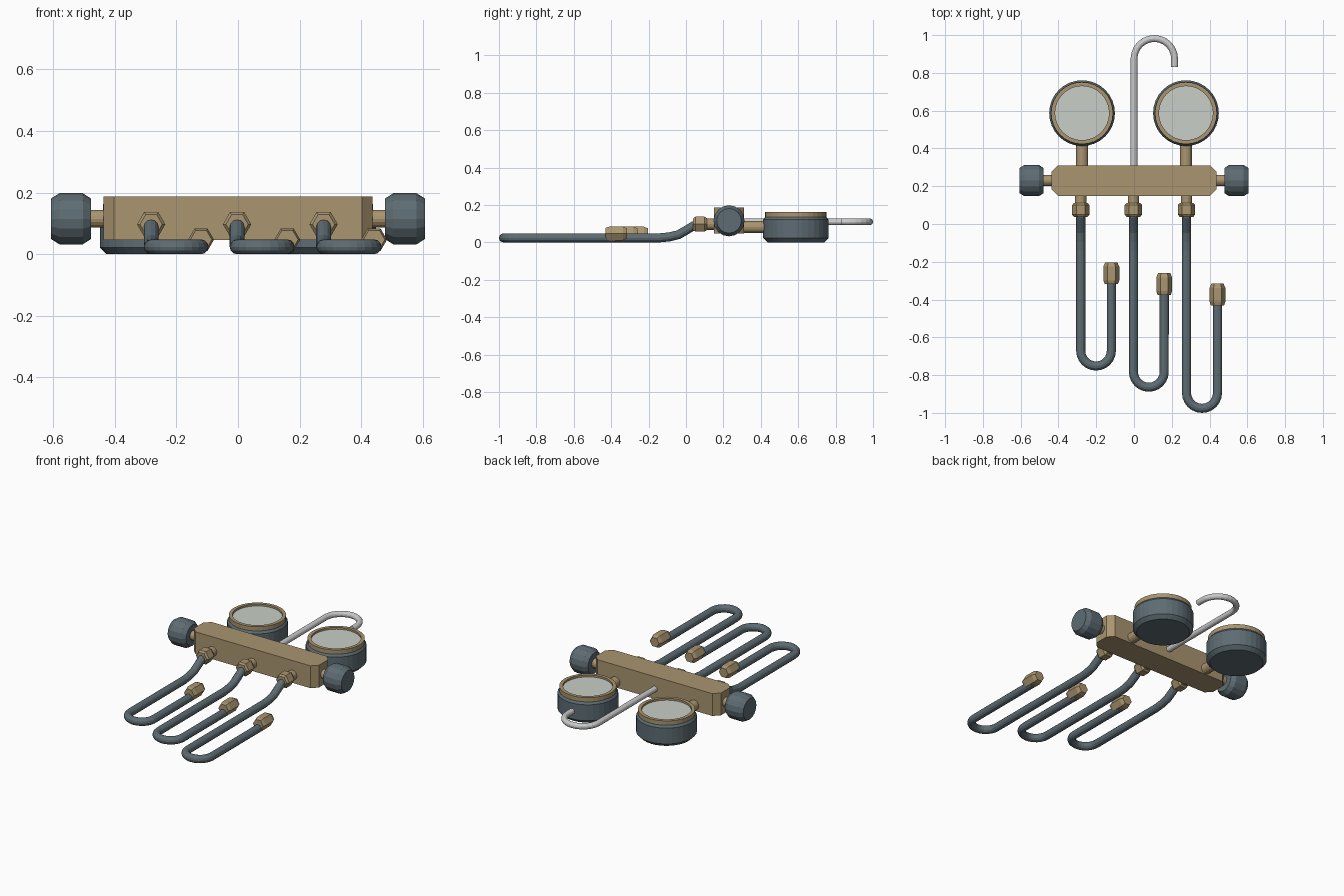
import bpy, bmesh
from math import pi, sin, cos
from mathutils import Matrix, Vector

if "Cube" in bpy.data.objects:
    bpy.data.objects.remove(bpy.data.objects["Cube"])


def material(name, rgb):
    m = bpy.data.materials.new(name)
    m.diffuse_color = (*rgb, 1)
    m.use_nodes = True
    m.node_tree.nodes["Principled BSDF"].inputs["Base Color"].default_value = m.diffuse_color
    return m


BRASS = material("brass", (0.40, 0.30, 0.16))
DARK = material("dark_rubber", (0.11, 0.15, 0.17))
STEEL = material("steel", (0.60, 0.60, 0.60))
DIAL = material("dial", (0.58, 0.62, 0.58))
AXES = {"X": Matrix.Rotation(pi / 2, 4, "Y"), "Y": Matrix.Rotation(-pi / 2, 4, "X"),
        "Z": Matrix.Identity(4)}


def finish(name, bm, mat):
    bmesh.ops.recalc_face_normals(bm, faces=bm.faces)
    me = bpy.data.meshes.new(name)
    bm.to_mesh(me)
    bm.free()
    me.materials.append(mat)
    ob = bpy.data.objects.new(name, me)
    bpy.context.collection.objects.link(ob)
    return ob


def lathe(name, profile, sides, axis, origin, mat):
    """Capped solid turned from (radius, distance) pairs along an axis."""
    bm = bmesh.new()
    M = Matrix.Translation(origin) @ AXES[axis]
    rings = [[bm.verts.new(M @ Vector((r * cos(2 * pi * i / sides), r * sin(2 * pi * i / sides), t)))
              for i in range(sides)] for r, t in profile]
    for a, b in zip(rings, rings[1:]):
        for i in range(sides):
            j = (i + 1) % sides
            bm.faces.new((a[i], a[j], b[j], b[i]))
    bm.faces.new(rings[0])
    bm.faces.new(rings[-1])
    return finish(name, bm, mat)


def tube(name, points, radius, mat):
    """Twelve-sided round tube swept along a path."""
    cu = bpy.data.curves.new(name, "CURVE")
    cu.dimensions = "3D"
    cu.bevel_depth, cu.bevel_resolution, cu.use_fill_caps = radius, 4, True
    sp = cu.splines.new("POLY")
    sp.points.add(len(points) - 1)
    for p, co in zip(sp.points, points):
        p.co = (*co, 1)
    sp.use_smooth = False
    cu.materials.append(mat)
    ob = bpy.data.objects.new(name, cu)
    bpy.context.collection.objects.link(ob)
    bpy.ops.object.select_all(action="DESELECT")
    ob.select_set(True)
    bpy.context.view_layer.objects.active = ob
    bpy.ops.object.convert(target="MESH")
    return ob


def bend(x0, x1, y, z, sign, steps=12):
    """Half-circle path from x0 to x1, bulging toward sign * y."""
    c, r = (x0 + x1) / 2, (x1 - x0) / 2
    return [(c - r * cos(pi * i / steps), y + sign * r * sin(pi * i / steps), z)
            for i in range(steps + 1)]


# Manifold block with chamfered upright corners
bm = bmesh.new()
bmesh.ops.create_cube(bm, size=1, matrix=Matrix.Translation((0, 0.23, 0.117))
                      @ Matrix.Diagonal((0.874, 0.162, 0.141, 1)))
upright = [e for e in bm.edges if abs(e.verts[0].co.z - e.verts[1].co.z) > 0.1]
bmesh.ops.bevel(bm, geom=upright, offset=0.035, segments=1, affect="EDGES")
finish("manifold_block", bm, BRASS)

for side, s in (("left", -1), ("right", 1)):
    # Valve stem and knob
    lathe(side + "_valve_stem", [(0.029, s * 0.42), (0.029, s * 0.50)], 16, "X", (0, 0.23, 0.115), BRASS)
    lathe(side + "_valve_knob", [(0.066, s * 0.478), (0.083, s * 0.504), (0.083, s * 0.580), (0.066, s * 0.607)],
          16, "X", (0, 0.23, 0.115), DARK)

    # Gauge: neck, case, bezel ring and dial
    c = (s * 0.275, 0.587, 0)
    lathe(side + "_gauge_neck", [(0.032, 0.29), (0.032, 0.45)], 16, "Y", (c[0], 0, 0.082), BRASS)
    lathe(side + "_gauge_case", [(0.152, 0), (0.174, 0.022), (0.174, 0.122), (0.164, 0.136)], 32, "Z", c, DARK)
    lathe(side + "_gauge_bezel", [(0.164, 0.130), (0.164, 0.163), (0.143, 0.163), (0.143, 0.145)],
          32, "Z", c, BRASS)
    lathe(side + "_gauge_dial", [(0.143, 0.140), (0.143, 0.151)], 32, "Z", c, DIAL)

# Hanging hook
tube("hook", [(0, 0.29, 0.11)] + bend(0, 0.215, 0.8745, 0.11, 1) + [(0.215, 0.83, 0.11)], 0.018, STEEL)

# Hoses: start x, end x, lowest y, end nut tip y
HOSES = [("left", -0.282, -0.12, -0.776, -0.203),
         ("middle", -0.003, 0.160, -0.888, -0.260),
         ("right", 0.278, 0.442, -1.0, -0.316)]
for name, x0, x1, low, tip in HOSES:
    # Port and hex nut on the manifold
    lathe(name + "_port", [(0.03, 0.10), (0.03, 0.16)], 16, "Y", (x0, 0, 0.097), BRASS)
    lathe(name + "_port_nut", [(0.036, 0.038), (0.046, 0.050), (0.046, 0.100), (0.036, 0.112)],
          6, "Y", (x0, 0, 0.097), BRASS)
    # Hose dropping to the ground and looping back
    zc = 0.024
    drop = [(x0, 0.08, 0.097), (x0, 0.04, 0.088), (x0, 0.0, 0.064), (x0, -0.04, 0.041),
            (x0, -0.09, 0.029), (x0, -0.14, zc)]
    arc_y = low + 0.024 + (x1 - x0) / 2
    tube(name + "_hose", drop + bend(x0, x1, arc_y, zc, -1) + [(x1, tip - 0.06, zc)], 0.024, DARK)
    # Hex fitting at the free end
    lathe(name + "_end_nut", [(0.035, tip - 0.115), (0.042, tip - 0.095), (0.042, tip - 0.022), (0.032, tip)],
          6, "Y", (x1, 0, 0.047), BRASS)
